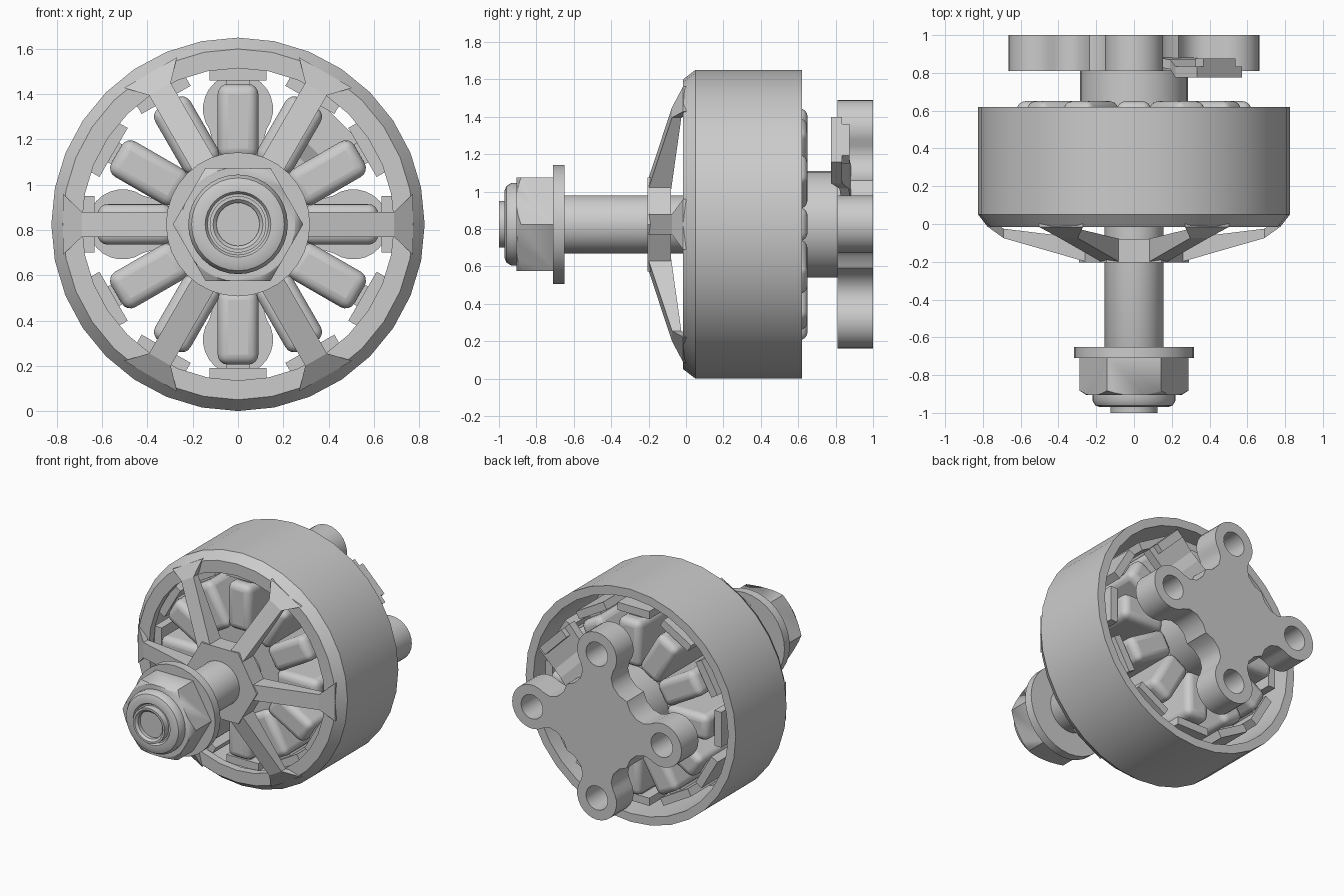
import bpy, bmesh, math
from mathutils import Matrix

if "Cube" in bpy.data.objects:
    bpy.data.objects.remove(bpy.data.objects["Cube"])

ZC = 0.825  # height of the motor axis


def finish(ob, smooth=True):
    bpy.ops.object.select_all(action='DESELECT')
    ob.select_set(True)
    bpy.context.view_layer.objects.active = ob
    if smooth:
        bpy.ops.object.shade_smooth_by_angle(angle=math.radians(32))
    return ob


def add_mesh(name, verts, faces, angle=0.0, smooth=True):
    """Mesh in a local frame (x radial, y along axis), spun round the axis."""
    me = bpy.data.meshes.new(name)
    me.from_pydata(verts, [], faces)
    bm = bmesh.new()
    bm.from_mesh(me)
    bmesh.ops.remove_doubles(bm, verts=bm.verts, dist=1e-5)
    bmesh.ops.recalc_face_normals(bm, faces=bm.faces)
    bm.to_mesh(me)
    bm.free()
    ob = bpy.data.objects.new(name, me)
    bpy.context.collection.objects.link(ob)
    ob.matrix_world = Matrix.Translation((0, 0, ZC)) @ Matrix.Rotation(-angle, 4, 'Y')
    return finish(ob, smooth)


def lathe(name, profile, n=32, closed=False):
    """Turn an (r, y) profile round the axis; open profiles get end caps."""
    verts, faces, m = [], [], len(profile)
    for i in range(n):
        a = 2 * math.pi * i / n
        verts += [(r * math.cos(a), y, r * math.sin(a)) for r, y in profile]
    for i in range(n):
        j = (i + 1) % n
        for k in range(m if closed else m - 1):
            l = (k + 1) % m
            faces.append((i * m + k, j * m + k, j * m + l, i * m + l))
    if not closed:
        faces.append([i * m for i in range(n)])
        faces.append([i * m + m - 1 for i in range(n)])
    return add_mesh(name, verts, faces)


def bar(name, stations, angle, smooth=False):
    """Radial bar through stations of (r, y front, y back, half width)."""
    verts, faces = [], []
    for r, y0, y1, w in stations:
        verts += [(r, y0, -w), (r, y0, w), (r, y1, w), (r, y1, -w)]
    for s in range(len(stations) - 1):
        for k in range(4):
            l = (k + 1) % 4
            faces.append((s * 4 + k, s * 4 + l, s * 4 + 4 + l, s * 4 + 4 + k))
    e = len(verts)
    faces += [(0, 1, 2, 3), (e - 4, e - 3, e - 2, e - 1)]
    return add_mesh(name, verts, faces, angle, smooth)


# Rotating bell: outer wall with chamfer and front lip
lathe("bell", [(.825, .62), (.825, .05), (.775, -.015), (.69, -.015),
               (.69, .04), (.765, .04), (.765, .62)], closed=True)
lathe("bell_hub", [(.29, -.205), (.29, -.08)], n=6)
for i in range(6):
    bar("bell_spoke", [(.24, -.204, -.08, .055), (.69, -.075, -.025, .055),
                       (.774, -.015, .03, .135)], math.radians(60 * i))

# Shaft with recessed tip
lathe("shaft", [(.095, -.96), (.095, -.985), (.11, -1), (.125, -1), (.125, -.93),
                (.155, -.88), (.155, .1)])

# Lock nut: washer, chamfered hexagon, rounded collar
lathe("nut_washer", [(.318, -.71), (.318, -.65)])
nut = lathe("nut_hexagon", [(.288, -.905), (.288, -.705)], n=6)
cone = lathe("nut_chamfer_cutter", [(.245, -.91), (.30, -.875), (.30, -.65)])
cone.hide_render = True
cone.hide_viewport = True
cut = nut.modifiers.new("chamfer", 'BOOLEAN')
cut.operation = 'INTERSECT'
cut.object = cone
lathe("nut_collar", [(.135, -.955), (.145, -.97), (.18, -.97), (.205, -.96),
                     (.22, -.935), (.22, -.9)])

# Stator: core, teeth with tips, rounded coils
lathe("stator_core", [(.31, .04), (.31, .6)])
for i in range(12):
    a = math.radians(30 * i)
    bar("stator_tooth", [(.28, .07, .57, .05), (.65, .07, .57, .05)], a)
    bar("tooth_tip", [(.635, .05, .59, .125), (.69, .05, .59, .125)], a)
    coil = bar("coil", [(.29, .0, .65, .09), (.62, .0, .65, .09)], a)
    bev = coil.modifiers.new("round", 'BEVEL')
    bev.width = .045
    bev.segments = 4
    finish(coil)

# Mount column behind the stator
lathe("mount_column", [(.285, .4), (.285, .82)])

# Four-lobed mounting plate with screw holes
curve = bpy.data.curves.new("mount_plate", 'CURVE')
curve.dimensions = '2D'
curve.fill_mode = 'BOTH'
curve.extrude = .095


def spline(points):
    s = curve.splines.new('POLY')
    s.points.add(len(points) - 1)
    for p, (x, y) in zip(s.points, points):
        p.co = (x, y, 0, 1)
    s.use_cyclic_u = True


def arc(cx, r, a0, a1, n):
    return [(cx + r * math.cos(math.radians(a0 + (a1 - a0) * i / n)),
             r * math.sin(math.radians(a0 + (a1 - a0) * i / n))) for i in range(n + 1)]


quarter = arc(.51, .155, -125, 125, 18) + [
    (.37, .112), (.31, .128), (.26, .175), (.235, .235),
    (.175, .26), (.128, .31), (.112, .37)]
turn = lambda p, k: [p, (-p[1], p[0]), (-p[0], -p[1]), (p[1], -p[0])][k]
spline([turn(p, k) for k in range(4) for p in quarter])
for k in range(4):
    spline([turn(p, k) for p in arc(.51, .085, 0, 345, 23)])
plate = bpy.data.objects.new("mount_plate", curve)
bpy.context.collection.objects.link(plate)
plate.location = (0, .905, ZC)
plate.rotation_euler = (math.pi / 2, 0, 0)
finish(plate, False)
bpy.ops.object.convert(target='MESH')
finish(bpy.context.view_layer.objects.active)

# Wire guard between the top and right lobes
bar("wire_guard", [(.24, .84, .89, .13), (.40, .82, .87, .13), (.47, .775, .835, .16),
                   (.64, .775, .835, .17)], math.radians(45))
bar("wire_guard_lip", [(.58, .83, .875, .12), (.64, .83, .875, .12)], math.radians(45))
